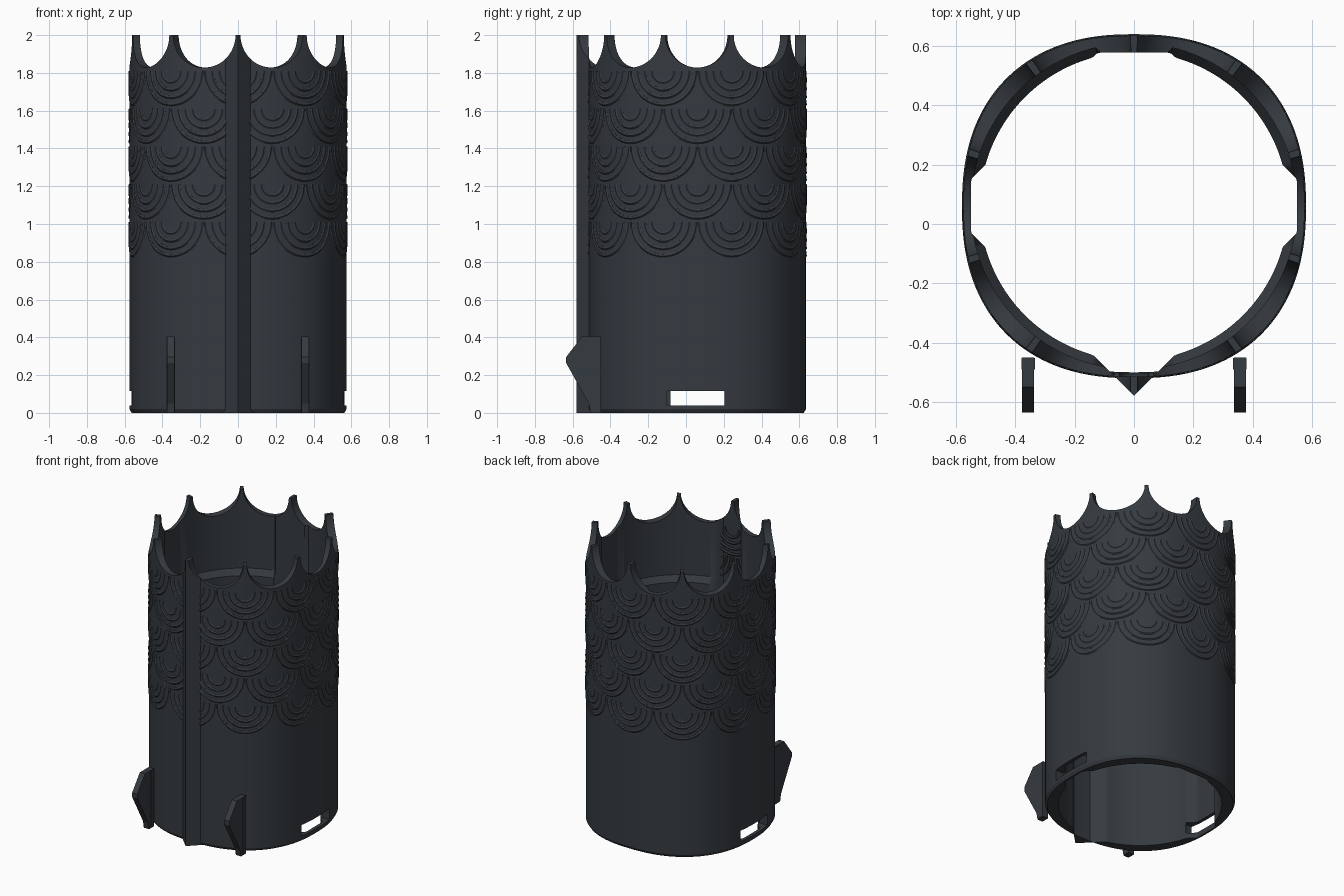
import bpy, bmesh, math
from math import sin, cos, pi, sqrt

cube = bpy.data.objects.get("Cube")
if cube:
    bpy.data.objects.remove(cube, do_unlink=True)

CY = 0.06            # centre of the body in y
STEP = 2 * pi / 10   # angle between crown points

slate = bpy.data.materials.new("dark slate")
slate.use_nodes = True
colour = (0.036, 0.043, 0.051, 1)
slate.diffuse_color = colour
slate.node_tree.nodes["Principled BSDF"].inputs["Base Color"].default_value = colour


def outer(a):
    """Rounded-square outline; angle a is measured from the back."""
    n = 2.33
    return 0.575 / (abs(sin(a)) ** n + abs(cos(a)) ** n) ** (1 / n)


def inner(a, circle):
    """Round bore with a flat at the back and a wide groove on each side."""
    s, c = abs(sin(a)), cos(a)
    if c > 0 and 0.518 * s / c < 0.125:
        return 0.518 / c
    groove = min(0.55 / max(s, 0.01), 0.64 / (s + abs(c)))
    return max(circle, groove)


def place(a, r, z):
    return (r * sin(a), CY + r * cos(a), z)


def make_object(name, bm):
    bmesh.ops.recalc_face_normals(bm, faces=bm.faces)
    mesh = bpy.data.meshes.new(name)
    bm.to_mesh(mesh)
    bm.free()
    mesh.materials.append(slate)
    obj = bpy.data.objects.new(name, mesh)
    bpy.context.collection.objects.link(obj)
    return obj


def select_only(obj):
    bpy.ops.object.select_all(action='DESELECT')
    obj.select_set(True)
    bpy.context.view_layer.objects.active = obj


def box(name, x, y0, y1, z0, z1, half):
    bm = bmesh.new()
    bmesh.ops.create_cube(bm, size=1)
    for v in bm.verts:
        v.co = (x + v.co.x * 2 * half,
                (y0 + y1) / 2 + v.co.y * (y1 - y0),
                (z0 + z1) / 2 + v.co.z * (z1 - z0))
    return make_object(name, bm)


# Body shell: one wall section per angle, with a scalloped crown
HALF = 0.294         # half angle of one scallop
CUTS = 36
columns = []
for i in range(10):
    mid = (i + 0.5) * STEP
    for k in range(CUTS + 1):
        t = -cos(pi * k / CUTS)
        columns.append((mid + HALF * t, 2 - 0.172 * sqrt(max(0, 1 - t * t))))
    columns.append(((i + 1) * STEP, 2.0))

bm = bmesh.new()
rings = []
for a, top in columns:
    ro, low, high = outer(a), inner(a, 0.52), inner(a, 0.55)
    section = [(ro - 0.012, 0), (ro, 0.02), (ro, 0.8), (ro, top),
               (high, top), (high, 1.45), (low, 1.41), (low, 0)]
    rings.append([bm.verts.new(place(a, r, z)) for r, z in section])
for i, ring in enumerate(rings):
    following = rings[(i + 1) % len(rings)]
    for j in range(len(ring)):
        k = (j + 1) % len(ring)
        bm.faces.new((ring[j], ring[k], following[k], following[j]))
body = make_object("body_shell", bm)

# Side windows cut through the wall near the base
for side in (-1, 1):
    cutter = box("window_cutter", side * 0.56, -0.1, 0.205, 0.038, 0.115, 0.06)
    cutter.hide_render = True
    select_only(body)
    mod = body.modifiers.new("window", 'BOOLEAN')
    mod.operation, mod.solver, mod.object = 'DIFFERENCE', 'EXACT', cutter
    bpy.ops.object.modifier_apply(modifier=mod.name)
    bpy.data.objects.remove(cutter, do_unlink=True)
select_only(body)
bpy.ops.object.shade_smooth_by_angle(angle=math.radians(30))

# Scale pattern: rows of concentric raised half rings wrapped around the body
curve = bpy.data.curves.new("scale_rings", 'CURVE')
curve.dimensions = '3D'
curve.bevel_depth = 0.010
curve.bevel_resolution = 1
curve.use_fill_caps = True
ARC = 20
for row in range(5):
    z0 = 1.81 - 0.2 * row
    for i in range(10):
        mid = (i + 0.5 * (row % 2)) * STEP
        for radius in (0.178, 0.14, 0.1, 0.06):
            spline = curve.splines.new('POLY')
            spline.points.add(ARC)
            for k, point in enumerate(spline.points):
                t = pi * k / ARC
                a = mid + radius * cos(t) / 0.59
                point.co = (*place(a, outer(a) - 0.005, z0 - radius * sin(t)), 1)
curve.materials.append(slate)
scales = bpy.data.objects.new("scale_rings", curve)
bpy.context.collection.objects.link(scales)
select_only(scales)
bpy.ops.object.convert(target='MESH')
bpy.ops.object.shade_smooth_by_angle(angle=math.radians(50))

# Front fins: extruded side profile with a wider root
FIN = [(-0.45, 0), (-0.505, 0), (-0.515, 0.05), (-0.635, 0.265),
       (-0.635, 0.295), (-0.55, 0.405), (-0.45, 0.405)]
for name, side in (("left", 1), ("right", -1)):
    bm = bmesh.new()
    face = bm.faces.new([bm.verts.new((side * 0.357 - 0.02, y, z)) for y, z in FIN])
    grown = bmesh.ops.extrude_face_region(bm, geom=[face])["geom"]
    moved = [g for g in grown if isinstance(g, bmesh.types.BMVert)]
    bmesh.ops.translate(bm, verts=moved, vec=(0.04, 0, 0))
    make_object(name + "_front_fin", bm)
    box(name + "_fin_root", side * 0.357, -0.49, -0.452, 0.002, 0.4, 0.023)
